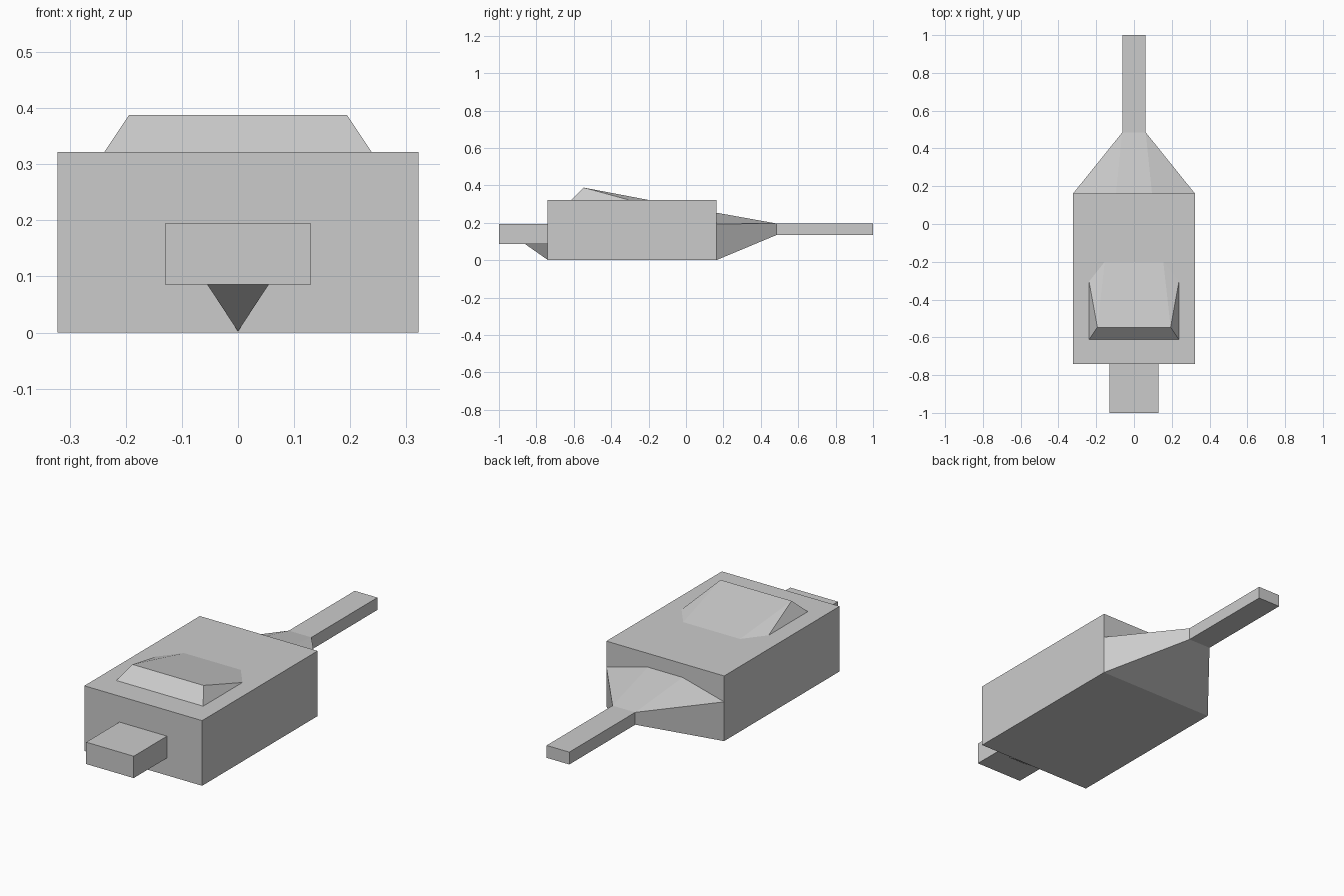
import bpy, bmesh, math

if "Cube" in bpy.data.objects:
    bpy.data.objects.remove(bpy.data.objects["Cube"])


def hull(name, points, hidden=()):
    """Convex flat-faced solid; faces pointing along 'hidden' (axis, sign) are left open."""
    bm = bmesh.new()
    for p in points:
        bm.verts.new(p)
    bmesh.ops.convex_hull(bm, input=bm.verts[:])
    bmesh.ops.dissolve_limit(bm, angle_limit=math.radians(0.5),
                             verts=bm.verts[:], edges=bm.edges[:])
    bmesh.ops.recalc_face_normals(bm, faces=bm.faces[:])
    for axis, sign in hidden:
        inner = [f for f in bm.faces if f.normal[axis] * sign > 0.999]
        bmesh.ops.delete(bm, geom=inner, context='FACES_ONLY')
    mesh = bpy.data.meshes.new(name)
    bm.to_mesh(mesh)
    bm.free()
    obj = bpy.data.objects.new(name, mesh)
    bpy.context.collection.objects.link(obj)
    return obj


def mirrored(half):
    """Points on the right side plus their mirror images across x = 0."""
    return [(s * x, y, z) for x, y, z in half for s in (1, -1)]


def box(name, half_width, y0, y1, z0, z1, hidden=()):
    return hull(name, mirrored([(half_width, y, z) for y in (y0, y1) for z in (z0, z1)]), hidden)


# Main housing
box("housing", 0.322, -0.74, 0.162, 0.0, 0.322)

# Metal tip at the front
box("plug_tip", 0.13, -1.0, -0.74, 0.086, 0.194, [(1, 1)])

# Small wedge under the tip
hull("tip_support", mirrored([(0.055, -0.86, 0.086), (0.055, -0.74, 0.086)])
     + [(0, -0.74, 0.002)], [(1, 1), (2, 1)])

# Raised sloping thumb grip on top
hull("thumb_grip", mirrored([
    (0.238, -0.612, 0.322), (0.238, -0.305, 0.322), (0.155, -0.2, 0.322),
    (0.194, -0.547, 0.388)]), [(2, -1)])

# Tapered collar between housing and cable
hull("cable_collar", mirrored([
    (0.322, 0.162, 0.0), (0.322, 0.162, 0.194), (0.095, 0.162, 0.254),
    (0.062, 0.485, 0.135), (0.062, 0.485, 0.196)]), [(1, -1), (1, 1)])

# Square cable stub
box("cable", 0.062, 0.485, 1.0, 0.135, 0.196, [(1, -1)])
